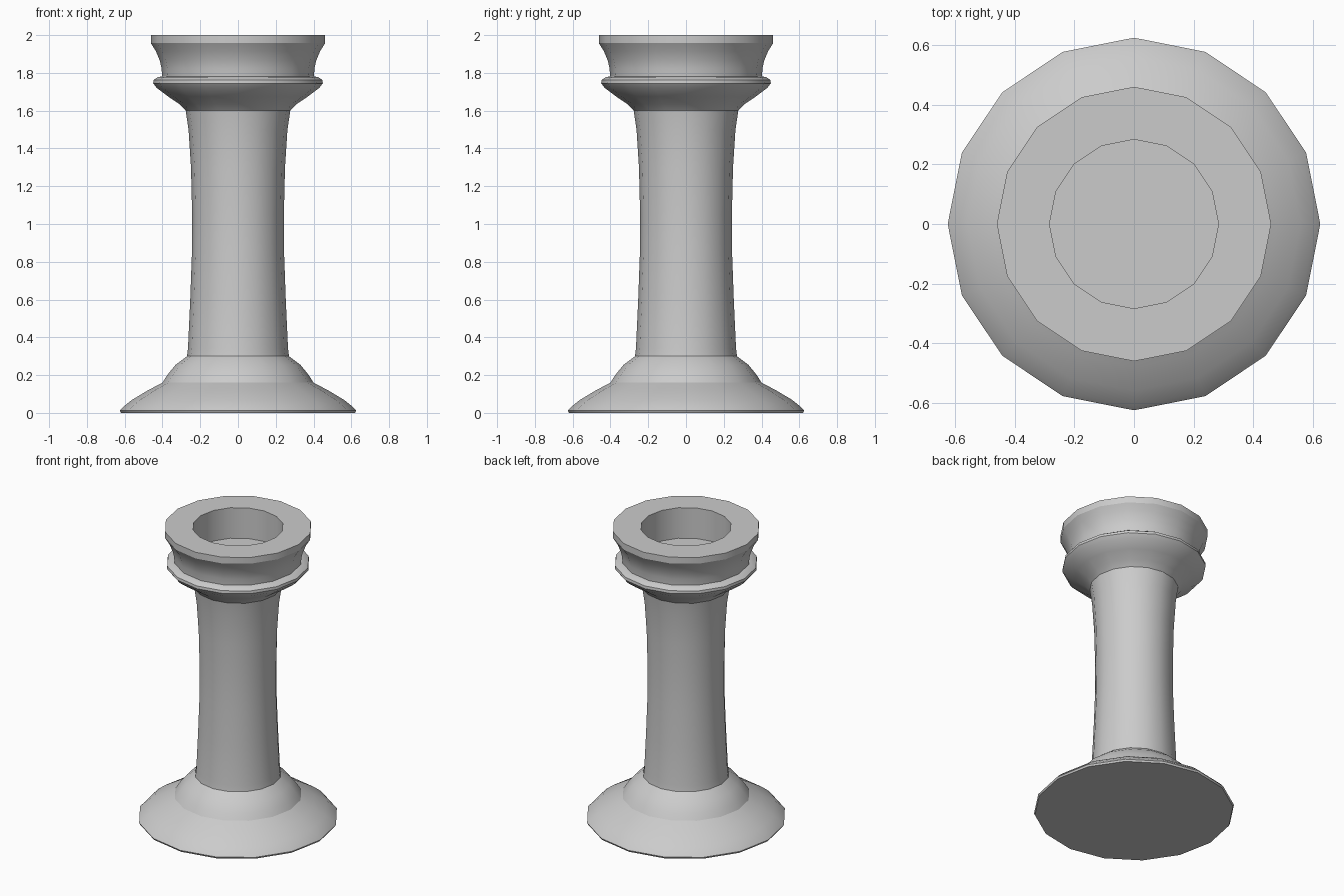
import bpy
import bmesh
import math
from mathutils import Vector

SIDES = 16

cube = bpy.data.objects.get("Cube")
if cube:
    bpy.data.objects.remove(cube, do_unlink=True)

stone = bpy.data.materials.new("light grey")
stone.use_nodes = True
stone.diffuse_color = (0.6, 0.6, 0.6, 1)
stone.node_tree.nodes["Principled BSDF"].inputs["Base Color"].default_value = (0.6, 0.6, 0.6, 1)


def turned_part(name, profile):
    """Spin a (radius, height) profile around the z axis."""
    bm = bmesh.new()
    verts = [bm.verts.new((r, 0, z)) for r, z in profile]
    edges = [bm.edges.new(pair) for pair in zip(verts, verts[1:])]
    bmesh.ops.spin(bm, geom=verts + edges, cent=Vector(), axis=Vector((0, 0, 1)),
                   angle=math.tau, steps=SIDES, use_duplicate=False)
    bmesh.ops.remove_doubles(bm, verts=bm.verts, dist=0.0005)
    bmesh.ops.recalc_face_normals(bm, faces=bm.faces)
    mesh = bpy.data.meshes.new(name)
    bm.to_mesh(mesh)
    bm.free()
    mesh.materials.append(stone)
    obj = bpy.data.objects.new(name, mesh)
    bpy.context.collection.objects.link(obj)
    bpy.ops.object.select_all(action="DESELECT")
    obj.select_set(True)
    bpy.context.view_layer.objects.active = obj
    bpy.ops.object.shade_smooth_by_angle(angle=math.radians(30))
    return obj


# Foot: flat underside, thin lip, sloping skirt and rounded shoulder
foot = [(0, 0), (0.62, 0), (0.626, 0.012), (0.61, 0.03), (0.56, 0.07), (0.48, 0.118),
        (0.4, 0.16), (0.375, 0.2), (0.33, 0.255), (0.27, 0.3)]

# Shaft: gently waisted, flaring out under the collar
shaft = [(0.265, 0.34), (0.253, 0.6), (0.244, 0.85), (0.243, 1.05), (0.249, 1.3),
         (0.262, 1.5), (0.277, 1.6), (0.31, 1.635), (0.37, 1.675)]

# Collar: narrow projecting ring
collar = [(0.43, 1.72), (0.449, 1.745), (0.447, 1.763), (0.425, 1.777), (0.402, 1.782)]

# Crown: flared cup with an upright rim and a flat-floored recess
crown = [(0.405, 1.825), (0.414, 1.865), (0.435, 1.915), (0.461, 1.957),
         (0.461, 2.0), (0.284, 2.0), (0.284, 1.79), (0, 1.79)]

turned_part("tower_piece", foot + shaft + collar + crown)
